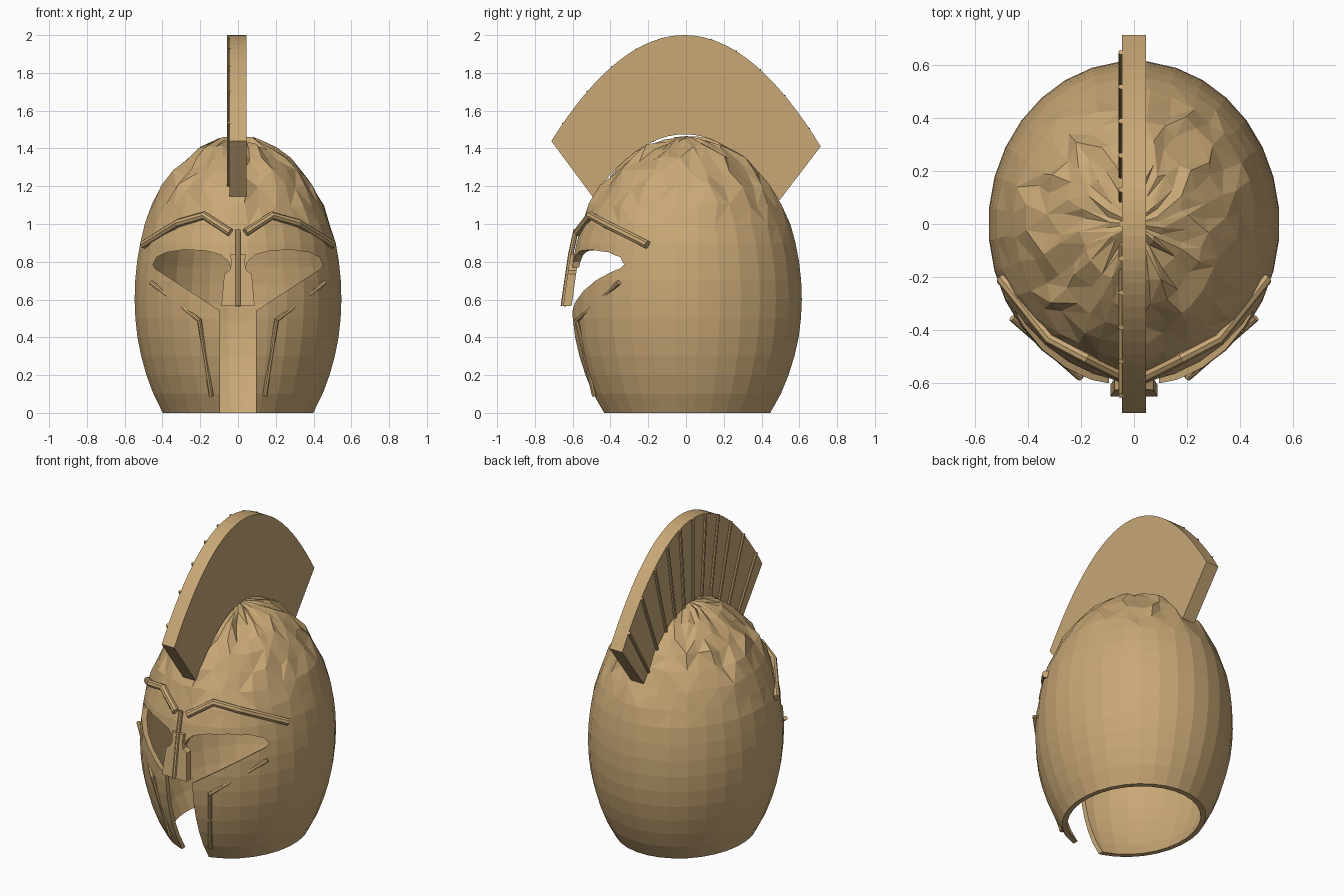
import bpy, bmesh, math, random
from mathutils import Vector

cube = bpy.data.objects.get("Cube")
if cube:
    bpy.data.objects.remove(cube, do_unlink=True)
random.seed(4)

bronze = bpy.data.materials.new("tan_bronze")
bronze.use_nodes = True
COLOUR = (0.58, 0.39, 0.18, 1)
bronze.diffuse_color = COLOUR
bronze.node_tree.nodes["Principled BSDF"].inputs["Base Color"].default_value = COLOUR

STRETCH = 1.12   # depth compared with width
SIDES = 32
PROFILE = [(0, .40), (.1, .45), (.2, .487), (.3, .515), (.4, .535), (.5, .546), (.6, .55),
           (.7, .547), (.8, .537), (.9, .52), (1.0, .492), (1.1, .455), (1.2, .40),
           (1.28, .345), (1.35, .28), (1.41, .2), (1.45, .1)]
APEX = 1.465


def finish(bm, name):
    bmesh.ops.recalc_face_normals(bm, faces=bm.faces)
    mesh = bpy.data.meshes.new(name)
    bm.to_mesh(mesh)
    bm.free()
    mesh.materials.append(bronze)
    obj = bpy.data.objects.new(name, mesh)
    bpy.context.collection.objects.link(obj)
    return obj


def radius(z):
    for (z0, r0), (z1, r1) in zip(PROFILE, PROFILE[1:]):
        if z <= z1:
            return r0 + (r1 - r0) * (z - z0) / (z1 - z0)
    return 0


def on_shell(x, z, lift):
    """Point on the front of the shell, lifted outwards."""
    r = radius(z)
    y = -STRETCH * math.sqrt(max(r * r - x * x, 0))
    normal = Vector((x, y / STRETCH ** 2, 0)).normalized()
    return Vector((x, y, z)) + normal * lift


def prism(name, outline, axis, a, b):
    """Closed outline extruded along x or y."""
    bm = bmesh.new()
    place = (lambda u, v: (a, u, v)) if axis == "x" else (lambda u, v: (u, a, v))
    face = bm.faces.new([bm.verts.new(place(u, v)) for u, v in outline])
    ext = bmesh.ops.extrude_face_region(bm, geom=[face])
    step = Vector((b - a, 0, 0)) if axis == "x" else Vector((0, b - a, 0))
    bmesh.ops.translate(bm, vec=step, verts=[g for g in ext["geom"] if isinstance(g, bmesh.types.BMVert)])
    return finish(bm, name)


def tube(name, points, thickness):
    """Faceted rod along a polyline."""
    curve = bpy.data.curves.new(name, "CURVE")
    curve.dimensions = "3D"
    curve.bevel_depth = thickness
    curve.bevel_resolution = 2
    curve.use_fill_caps = True
    spline = curve.splines.new("POLY")
    spline.use_smooth = False
    spline.points.add(len(points) - 1)
    for p, co in zip(spline.points, points):
        p.co = (*co, 1)
    curve.materials.append(bronze)
    obj = bpy.data.objects.new(name, curve)
    bpy.context.collection.objects.link(obj)
    return obj


def mirrored(half):
    return half + [(-x, z) for x, z in reversed(half)]


# Shell: outer wall with a hammered dome, smooth inner wall
bm = bmesh.new()


def wall(inset, top, rough):
    rings = []
    for z, r in PROFILE:
        z = z * top / APEX
        ring = []
        for i in range(SIDES):
            a = 2 * math.pi * (i + 0.5) / SIDES
            k = min(max((z - 0.92) / 0.25, 0), 1) * rough
            rr = max(r - inset, 0.04) + random.uniform(-.02, .012) * k
            a += random.uniform(-.07, .07) * k
            dz = random.uniform(-.022, .014) * k
            ring.append(bm.verts.new((rr * math.cos(a), rr * STRETCH * math.sin(a), z + dz)))
        rings.append(ring)
    tip = bm.verts.new((0, 0, top))
    for low, high in zip(rings, rings[1:]):
        for i in range(SIDES):
            j = (i + 1) % SIDES
            q = [low[i], low[j], high[j], high[i]]
            if rough and low[i].co.z > 0.85:
                s = random.randint(0, 1)
                q = q[s:] + q[:s]
                bm.faces.new(q[:3])
                bm.faces.new((q[0], q[2], q[3]))
            else:
                bm.faces.new(q)
    for i in range(SIDES):
        bm.faces.new((rings[-1][i], rings[-1][(i + 1) % SIDES], tip))
    return rings[0]


outer = wall(0, APEX, 1)
inner = wall(0.03, APEX - 0.05, 0)
for i in range(SIDES):
    j = (i + 1) % SIDES
    bm.faces.new((outer[i], outer[j], inner[j], inner[i]))
shell = finish(bm, "helmet_shell")

# Face opening: slot joined to two eye holes
opening = [(.095, -.1), (.095, .54), (.44, .765), (.45, .785), (.43, .825), (.38, .85), (.28, .864),
           (.17, .858), (.09, .837), (.05, .80), (.04, .77)]
cutter = prism("opening_cutter", mirrored(opening), "y", -1, -.1)
cutter.hide_render = True
cut = shell.modifiers.new("face_opening", "BOOLEAN")
cut.operation = "DIFFERENCE"
cut.solver = "EXACT"
cut.object = cutter
bpy.context.view_layer.objects.active = shell
bpy.ops.object.modifier_apply(modifier=cut.name)
bpy.data.objects.remove(cutter, do_unlink=True)

# Nose guard, leaning forward at the bottom, with a ridge
guard = [(.088, .565), (.073, .735), (.045, .755), (.036, .785), (.04, .84)]
nose = prism("nose_guard", mirrored(guard), "y", -.65, -.605)
for v in nose.data.vertices:
    v.co.y += .14 * (v.co.z - .57)
tube("nose_ridge", [(0, -.65, .565), (0, -.61, .84), (0, -.582, .97)], .014)

# Brows and raised cheek lines on both sides
for side, label in ((1, "left"), (-1, "right")):
    def path(points, lift):
        return [Vector((side * p.x, p.y, p.z)) for p in (on_shell(x, z, lift) for x, z in points)]
    tube(label + "_brow", path([(.04, .955), (.175, 1.045), (.31, 1.005), (.49, .89)], .012), .022)
    tube(label + "_cheek_line", path([(.45, .69), (.2, .49), (.138, .09)], .012), .013)


# Crest: thick fan between two arcs
def arc(half_width, top, drop, t):
    y = half_width * t
    return y, top - drop * t * t - .02 * y


STEPS = [i / 16 for i in range(-16, 17)]
OUTER, INNER = (.713, 2.0, .575), (.495, 1.475, .34)
fan = [arc(*OUTER, t) for t in STEPS] + [arc(*INNER, t) for t in reversed(STEPS)]
prism("crest", fan, "x", -.045, .045)

# Thin ribs on one face of the crest
for i in range(11):
    t = (i - 5) / 5.5
    ends = [(-.049, *arc(*INNER, t)), (-.049, *arc(*OUTER, t))]
    tube("crest_rib_%d" % (i + 1), ends, .01)
